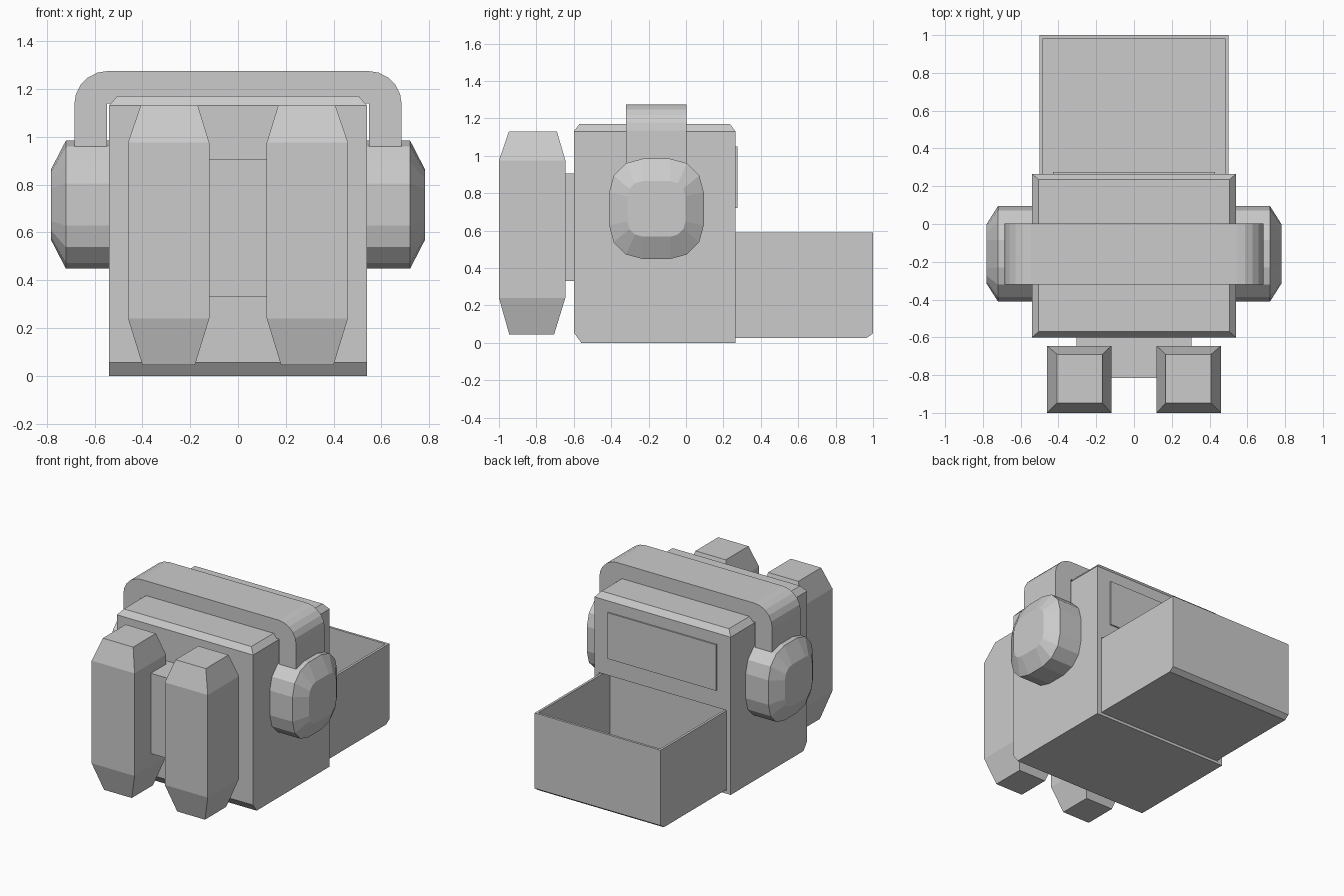
import bpy
import bmesh
from math import sin, cos, pi

default = bpy.data.objects.get("Cube")
if default:
    bpy.data.objects.remove(default)

grey = bpy.data.materials.new("plain grey")
grey.use_nodes = True
COLOUR = (0.6, 0.6, 0.6, 1)
grey.diffuse_color = COLOUR
grey.node_tree.nodes["Principled BSDF"].inputs["Base Color"].default_value = COLOUR


def loft(name, rings):
    """Skin a list of equal-length point rings and cap both ends."""
    bm = bmesh.new()
    loops = [[bm.verts.new(p) for p in ring] for ring in rings]
    n = len(loops[0])
    for a, b in zip(loops, loops[1:]):
        for i in range(n):
            j = (i + 1) % n
            bm.faces.new((a[i], a[j], b[j], b[i]))
    bm.faces.new(loops[0][::-1])
    bm.faces.new(loops[-1])
    bmesh.ops.recalc_face_normals(bm, faces=bm.faces)
    mesh = bpy.data.meshes.new(name)
    bm.to_mesh(mesh)
    bm.free()
    mesh.materials.append(grey)
    obj = bpy.data.objects.new(name, mesh)
    bpy.context.collection.objects.link(obj)
    return obj


def rect(x0, x1, y0, y1, z):
    return [(x0, y0, z), (x1, y0, z), (x1, y1, z), (x0, y1, z)]


def box(name, x0, x1, y0, y1, z0, z1):
    return loft(name, [rect(x0, x1, y0, y1, z0), rect(x0, x1, y0, y1, z1)])


def arc(cx, cz, r, start, steps):
    """Quarter turn of points, counter-clockwise from the start angle."""
    return [(cx + r * cos(start + pi / 2 * i / steps),
             cz + r * sin(start + pi / 2 * i / steps)) for i in range(steps + 1)]


def rounded(x, cy, cz, hy, hz, r):
    """Rounded rectangle across the x axis."""
    pts = []
    for k, (sy, sz) in enumerate([(1, 1), (-1, 1), (-1, -1), (1, -1)]):
        pts += arc(cy + sy * (hy - r), cz + sz * (hz - r), r, k * pi / 2, 3)
    return [(x, y, z) for y, z in pts]


# Main body, bevelled at the top and along the lower front edge
body = loft("body", [
    rect(-0.54, 0.54, -0.56, 0.265, 0),
    rect(-0.54, 0.54, -0.6, 0.265, 0.055),
    rect(-0.54, 0.54, -0.6, 0.265, 1.13),
    rect(-0.505, 0.505, -0.57, 0.235, 1.17)])

# Pocket in the back that the tray slides into
cutter = box("pocket_cutter", -0.505, 0.505, 0.15, 0.4, 0.02, 0.597)
cutter.hide_render = True
cutter.hide_viewport = True
cut = body.modifiers.new("pocket", 'BOOLEAN')
cut.operation = 'DIFFERENCE'
cut.solver = 'EXACT'
cut.object = cutter

# Open tray
loft("tray", [
    rect(-0.5, 0.5, 0.155, 0.965, 0.025),
    rect(-0.5, 0.5, 0.155, 1.0, 0.05),
    rect(-0.5, 0.5, 0.155, 1.0, 0.59),
    rect(-0.483, 0.483, 0.172, 0.983, 0.59),
    rect(-0.483, 0.483, 0.172, 0.983, 0.055)])

# Raised panel above the tray
box("back_panel", -0.43, 0.43, 0.26, 0.275, 0.72, 1.05)

# Block joining the two canisters to the body
box("canister_bracket", -0.305, 0.305, -0.815, -0.59, 0.33, 0.905)

# Canisters and side pods, one on each side
for side, s in (("left", 1), ("right", -1)):
    loft(side + "_canister", [
        rect(s * 0.18, s * 0.4, -0.945, -0.705, 0.045),
        rect(s * 0.12, s * 0.46, -1.0, -0.645, 0.24),
        rect(s * 0.12, s * 0.46, -1.0, -0.645, 0.975),
        rect(s * 0.168, s * 0.408, -0.947, -0.69, 1.13)])
    loft(side + "_pod", [
        rounded(s * 0.53, -0.158, 0.716, 0.253, 0.268, 0.18),
        rounded(s * 0.72, -0.158, 0.716, 0.253, 0.268, 0.18),
        rounded(s * 0.782, -0.158, 0.716, 0.155, 0.148, 0.08)])

# Arched handle over the top
outline = [(0.685, 0.96)] + arc(0.545, 1.135, 0.14, 0, 5)
outline += arc(-0.545, 1.135, 0.14, pi / 2, 5) + [(-0.685, 0.96)]
outline += [(-0.548, 0.96), (-0.548, 1.14), (0.548, 1.14), (0.548, 0.96)]
loft("handle", [[(x, y, z) for x, z in outline] for y in (-0.32, 0.003)])
